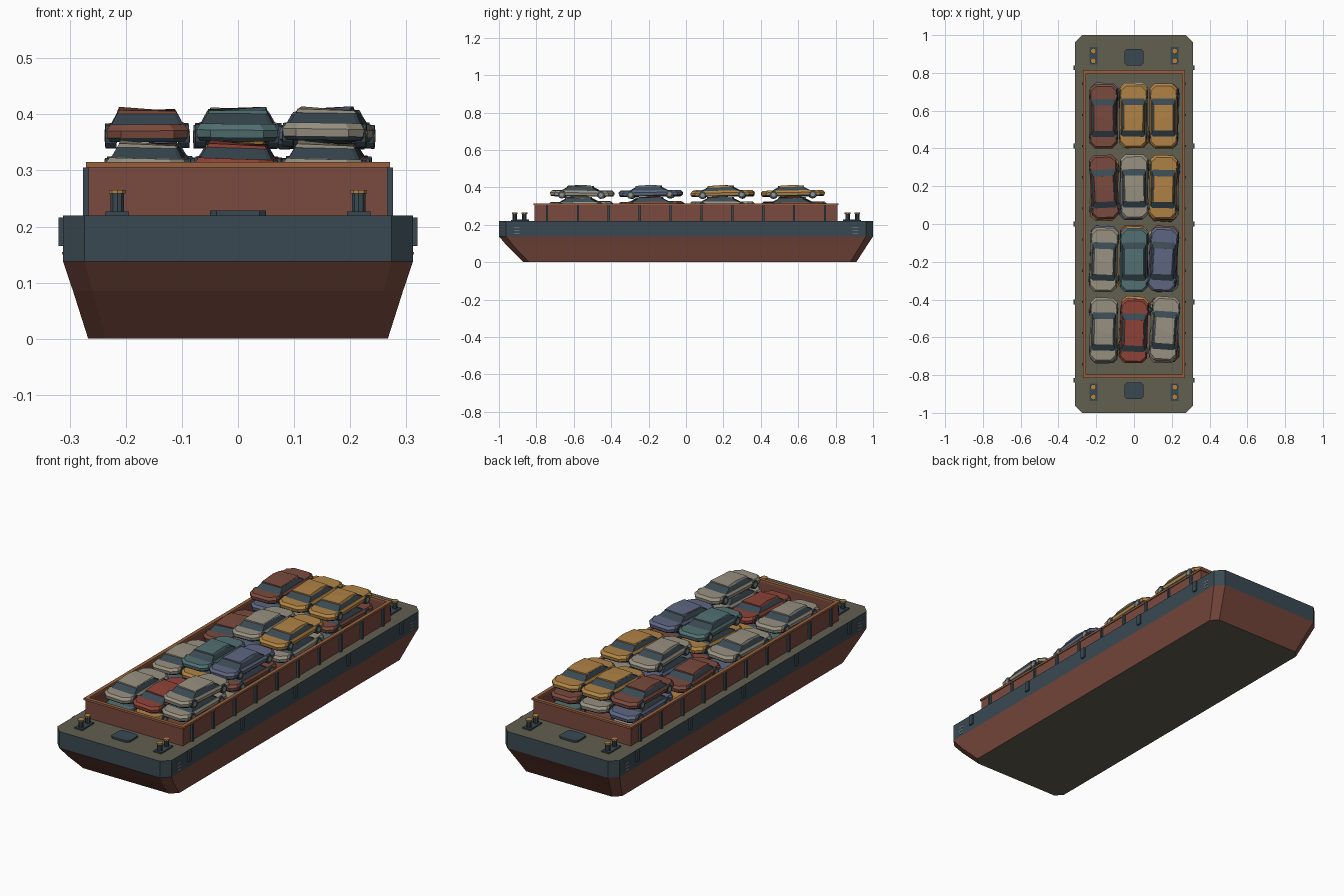
import bpy, bmesh, math, random
from mathutils import Matrix

random.seed(4)
if "Cube" in bpy.data.objects:
    bpy.data.objects.remove(bpy.data.objects["Cube"])


# Flat colours, given as display hex and converted to linear
def material(name, code):
    rgb = [int(code[i:i + 2], 16) / 255 for i in (0, 2, 4)]
    lin = [((c + 0.055) / 1.055) ** 2.4 for c in rgb] + [1]
    mat = bpy.data.materials.new(name)
    mat.use_nodes = True
    mat.diffuse_color = lin
    mat.node_tree.nodes["Principled BSDF"].inputs["Base Color"].default_value = lin
    return mat


RUST = material("rust red", "7a4a3e")
SLATE = material("slate steel", "3a4952")
DECK = material("olive deck", "625e50")
RIM = material("orange rust", "97603f")
GOLD = material("ochre", "b08345")
GREY = material("warm grey", "989181")
TEAL = material("teal", "527072")
BLUE = material("dusty blue", "5e6681")
RED = material("faded red", "8e4338")


def finish(name, bm, mats):
    bmesh.ops.recalc_face_normals(bm, faces=bm.faces)
    mesh = bpy.data.meshes.new(name)
    bm.to_mesh(mesh)
    bm.free()
    for m in mats:
        mesh.materials.append(m)
    return mesh


def place(name, mesh, matrix=Matrix()):
    obj = bpy.data.objects.new(name, mesh)
    obj.matrix_world = matrix
    bpy.context.collection.objects.link(obj)
    return obj


# Bridge a list of equal rings; slots = bottom cap, each band, top cap
def loft(bm, rings, slots):
    loops = [[bm.verts.new(p) for p in ring] for ring in rings]
    bm.faces.new(loops[0][::-1]).material_index = slots[0]
    for k, (a, b) in enumerate(zip(loops, loops[1:])):
        for i in range(len(a)):
            j = (i + 1) % len(a)
            bm.faces.new((a[i], a[j], b[j], b[i])).material_index = slots[k + 1]
    bm.faces.new(loops[-1]).material_index = slots[-1]


# Rectangle with cut corners at height z
def octagon(hx, y0, y1, cut, z, cx=0):
    return [(cx + x, y, z) for x, y in (
        (-hx + cut, y0), (hx - cut, y0), (hx, y0 + cut), (hx, y1 - cut),
        (hx - cut, y1), (-hx + cut, y1), (-hx, y1 - cut), (-hx, y0 + cut))]


def add_box(bm, lo, hi, slot=0):
    rings = [[(lo[0], lo[1], z), (hi[0], lo[1], z), (hi[0], hi[1], z), (lo[0], hi[1], z)]
             for z in (lo[2], hi[2])]
    loft(bm, rings, [slot] * 3)


def add_cylinder(bm, r, depth, matrix, slot=0, sides=10):
    made = bmesh.ops.create_cone(bm, cap_ends=True, segments=sides, radius1=r,
                                 radius2=r, depth=depth, matrix=matrix)
    for f in {f for v in made["verts"] for f in v.link_faces}:
        f.material_index = slot


# Hull: raked ends, painted side band, deck
bm = bmesh.new()
loft(bm, [octagon(0.267, -0.87, 0.91, 0.032, 0),
          octagon(0.294, -0.955, 0.965, 0.035, 0.085),
          octagon(0.312, -1, 1, 0.038, 0.138),
          octagon(0.312, -1, 1, 0.038, 0.22)], [2, 0, 0, 1, 2])
place("hull", finish("hull", bm, [RUST, SLATE, DECK]))


# Cargo hold walls and their rim
def frame(name, ox, oy, t, z0, z1, mat):
    bm = bmesh.new()
    for s in (-1, 1):
        xs = sorted((s * ox, s * (ox - t)))
        ys = sorted((s * oy, s * (oy - t)))
        add_box(bm, (xs[0], -oy, z0), (xs[1], oy, z1))
        add_box(bm, (-ox + t, ys[0], z0), (ox - t, ys[1], z1))
    place(name, finish(name, bm, [mat]))


frame("hold_walls", 0.266, 0.81, 0.012, 0.22, 0.306, RUST)
frame("hold_rim", 0.271, 0.815, 0.018, 0.305, 0.315, RIM)

# Wall ribs, side fenders and draught marks
ribs, fenders, marks = bmesh.new(), bmesh.new(), bmesh.new()
for s in (-1, 1):
    for k in range(10):
        y = (k - 4.5) * 0.165
        xs = sorted((s * 0.264, s * 0.276))
        add_box(ribs, (xs[0], y - 0.006, 0.22), (xs[1], y + 0.006, 0.305))
    for k in range(-2, 3):
        y = k * 0.413
        xs = sorted((s * 0.31, s * 0.32))
        add_box(fenders, (xs[0], y - 0.012, 0.165), (xs[1], y + 0.012, 0.216))
    for end in (-1, 1):
        for k in range(3):
            xs = sorted((s * 0.311, s * 0.3135))
            y, z = end * 0.905, 0.15 + k * 0.016
            add_box(marks, (xs[0], y - 0.014, z), (xs[1], y + 0.014, z + 0.005))
place("wall_ribs", finish("wall_ribs", ribs, [SLATE]))
place("side_fenders", finish("side_fenders", fenders, [SLATE]))
place("draught_marks", finish("draught_marks", marks, [GREY]))

# Deck hatches and paired bollards at both ends
for end, word in ((-1, "front"), (1, "back")):
    bm = bmesh.new()
    y = end * 0.883
    loft(bm, [octagon(0.05, y - 0.043, y + 0.043, 0.012, z) for z in (0.22, 0.229)], [0] * 3)
    place(word + "_hatch", finish("hatch", bm, [SLATE]))
    for s, side in ((-1, "right"), (1, "left")):
        bm = bmesh.new()
        x, y = s * 0.215, end * 0.89
        add_box(bm, (x - 0.021, y - 0.046, 0.22), (x + 0.021, y + 0.046, 0.227))
        for dy in (-0.026, 0.026):
            add_cylinder(bm, 0.0125, 0.036, Matrix.Translation((x, y + dy, 0.243)))
            add_cylinder(bm, 0.0155, 0.006, Matrix.Translation((x, y + dy, 0.262)), 1)
        place(f"{word}_{side}_bollards", finish("bollards", bm, [SLATE, GOLD]))


# Scrap car: body, glasshouse, buckled roof, wheels
def car_mesh(paint):
    bm = bmesh.new()
    loft(bm, [octagon(0.066, -0.162, 0.162, 0.022, 0.011),
              octagon(0.071, -0.168, 0.168, 0.024, 0.018),
              octagon(0.073, -0.17, 0.17, 0.026, 0.031),
              octagon(0.066, -0.16, 0.158, 0.026, 0.042)], [1, 1, 0, 0, 0])
    loft(bm, [octagon(0.064, -0.112, 0.094, 0.008, 0.041),
              octagon(0.053, -0.074, 0.054, 0.006, 0.062)], [1] * 3)
    lean = random.choice((-1, 1))
    rings = []
    for y, skew, tilt, rise in ((-0.078, 0, 0.001, 0), (-0.01, 0.015, 0.004, 0.002),
                                (0.058, 0, -0.001, 0)):
        t, k = tilt * lean, skew * lean
        rings.append([(-0.054, y - k, 0.06), (0.054, y + k, 0.06),
                      (0.05, y + k, 0.066 + rise + t), (-0.05, y - k, 0.066 + rise - t)])
    loft(bm, rings, [0] * 4)
    turn = Matrix.Rotation(math.pi / 2, 4, "Y")
    for x in (-0.065, 0.065):
        for y in (-0.105, 0.105):
            hub = Matrix.Translation((x, y, 0.02))
            add_cylinder(bm, 0.021, 0.019, hub @ turn, 1, 12)
            add_cylinder(bm, 0.011, 0.021, hub @ turn, 2, 8)
    return finish("scrap_car", bm, [paint, SLATE, GREY])


cars = {m: car_mesh(m) for m in (RUST, GOLD, GREY, TEAL, BLUE, RED)}

# Stacks by row from front to back, each listing its layers bottom up
stacks = [
    [(TEAL, GREY), (GOLD, RED), (RUST, GREY, GREY)],
    [(BLUE, GREY), (RED, GOLD, TEAL), (GREY, RUST, BLUE)],
    [(GOLD, RUST), (TEAL, BLUE, GREY), (RED, GREY, GOLD)],
    [(GREY, BLUE, RUST), (RUST, GREY, GOLD), (TEAL, RUST, GOLD)],
]
for r, row in enumerate(stacks):
    for c, stack in enumerate(row):
        for layer, paint in enumerate(stack):
            jitter = lambda a: random.uniform(-a, a)
            spot = Matrix.Translation(((c - 1) * 0.158 + jitter(0.004),
                                       (-0.56, -0.185, 0.19, 0.575)[r] + jitter(0.008),
                                       0.2205 + layer * 0.0605))
            tilt = (Matrix.Rotation(math.radians(jitter(4)), 4, "Z")
                    @ Matrix.Rotation(math.radians(jitter(1.2)), 4, "X")
                    @ Matrix.Rotation(math.radians(jitter(2)), 4, "Y"))
            place(f"scrap_car_{r + 1}_{c + 1}_{layer + 1}", cars[paint], spot @ tilt)
